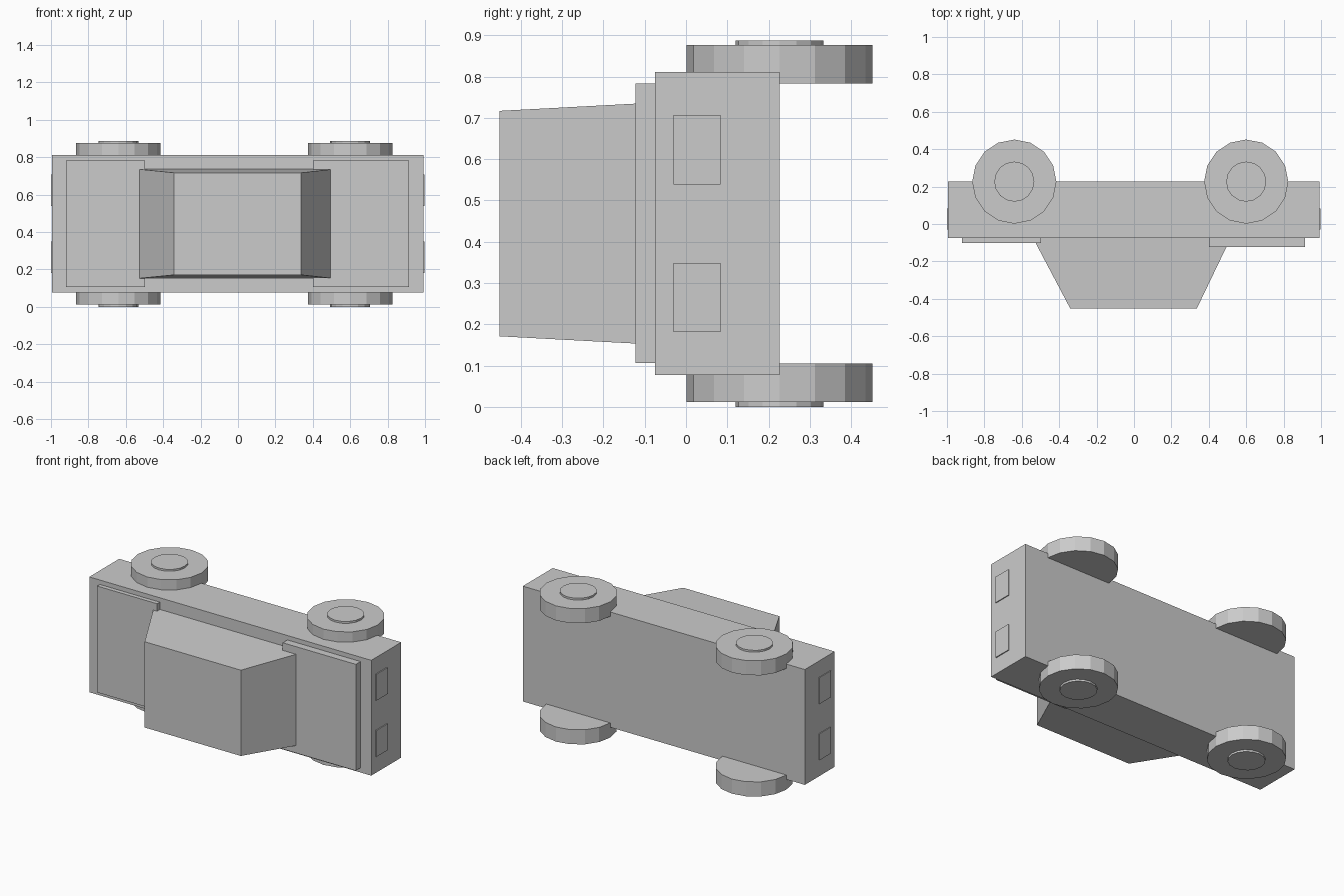
import bpy, bmesh, math

if "Cube" in bpy.data.objects:
    bpy.data.objects.remove(bpy.data.objects["Cube"])

grey = bpy.data.materials.new("plain grey")
grey.diffuse_color = (0.6, 0.6, 0.6, 1)
grey.use_nodes = True
grey.node_tree.nodes["Principled BSDF"].inputs["Base Color"].default_value = grey.diffuse_color

MID_Z = 0.444  # centre plane of the car, which lies on its side


def finish(name, bm):
    bmesh.ops.recalc_face_normals(bm, faces=bm.faces)
    mesh = bpy.data.meshes.new(name)
    bm.to_mesh(mesh)
    bm.free()
    mesh.materials.append(grey)
    obj = bpy.data.objects.new(name, mesh)
    bpy.context.collection.objects.link(obj)
    return obj


def block(name, x, y, z, roof_x=None, roof_z=None):
    """Box between y[0] (roof side) and y[1]; the roof side may be tapered."""
    rx, rz = roof_x or x, roof_z or z
    bm = bmesh.new()
    bmesh.ops.create_cube(bm, size=1)
    for v in bm.verts:
        i, j, k = (int(c > 0) for c in v.co)
        xs, zs = (x, z) if j else (rx, rz)
        v.co = (xs[i], y[j], zs[k])
    return finish(name, bm)


def disc(name, x, y, z0, z1, radius, sides=16):
    bm = bmesh.new()
    bmesh.ops.create_cone(bm, cap_ends=True, segments=sides, radius1=radius,
                          radius2=radius, depth=abs(z1 - z0))
    bmesh.ops.translate(bm, verts=bm.verts, vec=(x, y, (z0 + z1) / 2))
    return finish(name, bm)


# Main body, cabin and raised panels
block("body", (-0.995, 0.991), (-0.075, 0.226), (0.077, 0.811))
block("cabin", (-0.54, 0.517), (-0.4515, -0.075), (0.151, 0.737),
      (-0.341, 0.336), (0.171, 0.717))
block("hood", (0.40, 0.915), (-0.122, -0.075), (0.106, 0.783))
block("trunk_lid", (-0.92, -0.498), (-0.102, -0.075), (0.106, 0.783))

# Lamps on both ends
for end, x in (("front", (0.991, 0.997)), ("rear", (-1.0, -0.995))):
    for side, s in (("left", -1), ("right", 1)):
        z = sorted((MID_Z + s * 0.095, MID_Z + s * 0.263))
        block(f"{end}_lamp_{side}", x, (-0.03, 0.083), z)

# Wheels with hubs, mirrored about the centre plane
for end, x in (("front", 0.60), ("rear", -0.64)):
    for side, s in (("left", -1), ("right", 1)):
        disc(f"{end}_wheel_{side}", x, 0.2265,
             MID_Z + s * 0.339, MID_Z + s * 0.432, 0.225)
        disc(f"{end}_hub_{side}", x, 0.2265,
             MID_Z + s * 0.425, MID_Z + s * 0.444, 0.107)
